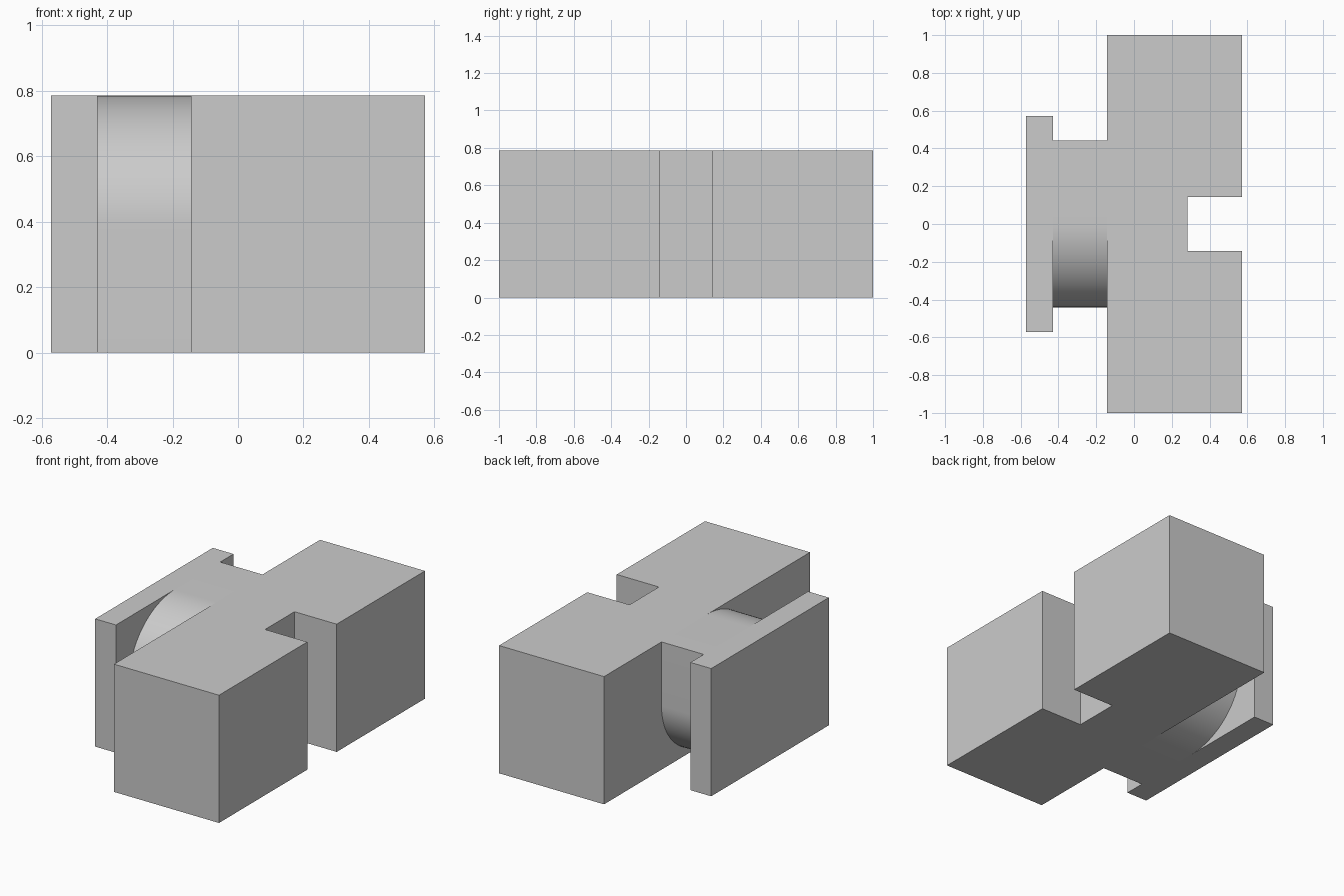
import bpy
import bmesh
from math import sin, cos, pi, radians
from mathutils import Vector

cube = bpy.data.objects.get("Cube")
if cube:
    bpy.data.objects.remove(cube, do_unlink=True)

HEIGHT = 0.785
grey = bpy.data.materials.new("plain grey")
grey.use_nodes = True
grey.diffuse_color = (0.6, 0.6, 0.6, 1)
grey.node_tree.nodes["Principled BSDF"].inputs["Base Color"].default_value = grey.diffuse_color


def prism(name, points, direction):
    """Extrude a closed outline along a direction into a solid part."""
    bm = bmesh.new()
    face = bm.faces.new([bm.verts.new(p) for p in points])
    result = bmesh.ops.extrude_face_region(bm, geom=[face], use_keep_orig=True)
    moved = [v for v in result["geom"] if isinstance(v, bmesh.types.BMVert)]
    bmesh.ops.translate(bm, verts=moved, vec=Vector(direction))
    bmesh.ops.recalc_face_normals(bm, faces=bm.faces)
    mesh = bpy.data.meshes.new(name)
    bm.to_mesh(mesh)
    bm.free()
    mesh.materials.append(grey)
    obj = bpy.data.objects.new(name, mesh)
    bpy.context.collection.objects.link(obj)
    return obj


# Long main block with a square notch in its left side
LEFT, INNER, NOTCH, SLOT = 0.571, -0.143, 0.284, 0.143
half = [(INNER, -1), (LEFT, -1), (LEFT, -SLOT), (NOTCH, -SLOT)]
outline = half + [(x, -y) for x, y in reversed(half)]
prism("main_block", [(x, y, 0) for x, y in outline], (0, 0, HEIGHT))

# Thin side plate
PLATE = -0.43
corners = [(-LEFT, -LEFT), (PLATE, -LEFT), (PLATE, LEFT), (-LEFT, LEFT)]
prism("side_plate", [(x, y, 0) for x, y in corners], (0, 0, HEIGHT))

# Connecting neck, rounded at its front top and back bottom corners
DEPTH, MID, STEPS = 0.442, HEIGHT / 2, 24
angles = [i * pi / 2 / STEPS for i in range(STEPS + 1)]
half_neck = [(-DEPTH * sin(a), MID * cos(a)) for a in angles] + [(-DEPTH, -MID)]
profile = half_neck + [(-y, -z) for y, z in half_neck]
neck = prism("connecting_neck", [(PLATE, y, z + MID) for y, z in profile], (INNER - PLATE, 0, 0))
bpy.ops.object.select_all(action="DESELECT")
neck.select_set(True)
bpy.context.view_layer.objects.active = neck
bpy.ops.object.shade_smooth_by_angle(angle=radians(30))
